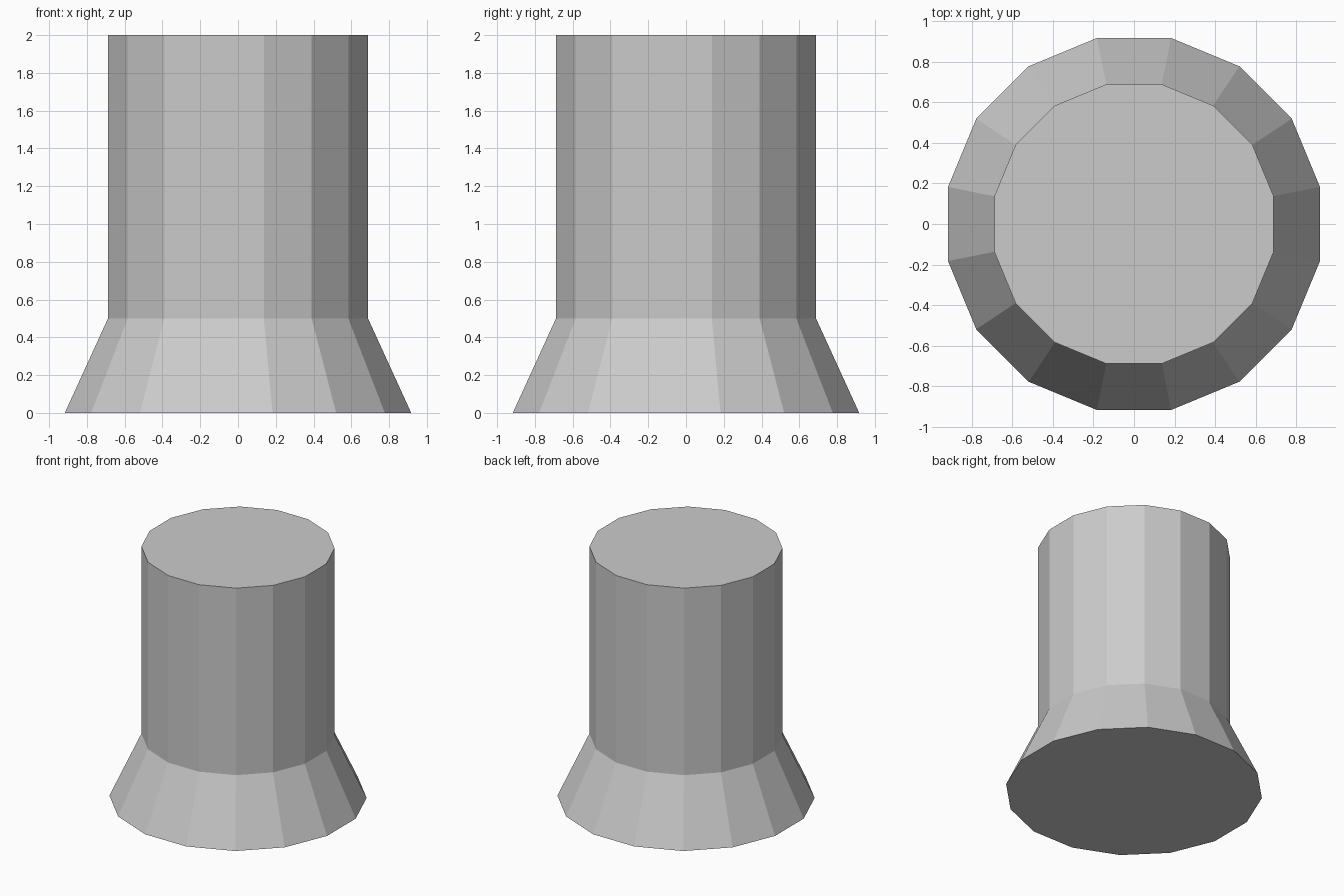
import bpy, bmesh, math

if "Cube" in bpy.data.objects:
    bpy.data.objects.remove(bpy.data.objects["Cube"])

SIDES = 16
# (radius, height) of each ring, bottom to top
PROFILE = [(0.935, 0.0), (0.702, 0.5), (0.702, 2.0)]

bm = bmesh.new()
rings = []
for r, z in PROFILE:
    # half-step offset puts a flat side towards each axis
    angles = [(i + 0.5) * 2 * math.pi / SIDES for i in range(SIDES)]
    rings.append([bm.verts.new((r * math.cos(a), r * math.sin(a), z)) for a in angles])

# flared foot and straight barrel walls
for low, high in zip(rings, rings[1:]):
    for i in range(SIDES):
        j = (i + 1) % SIDES
        bm.faces.new((low[i], low[j], high[j], high[i]))

# bottom and top caps
bm.faces.new(rings[0][::-1])
bm.faces.new(rings[-1])

mesh = bpy.data.meshes.new("flared_column")
bm.to_mesh(mesh)
bm.free()
column = bpy.data.objects.new("flared_column", mesh)
bpy.context.collection.objects.link(column)
